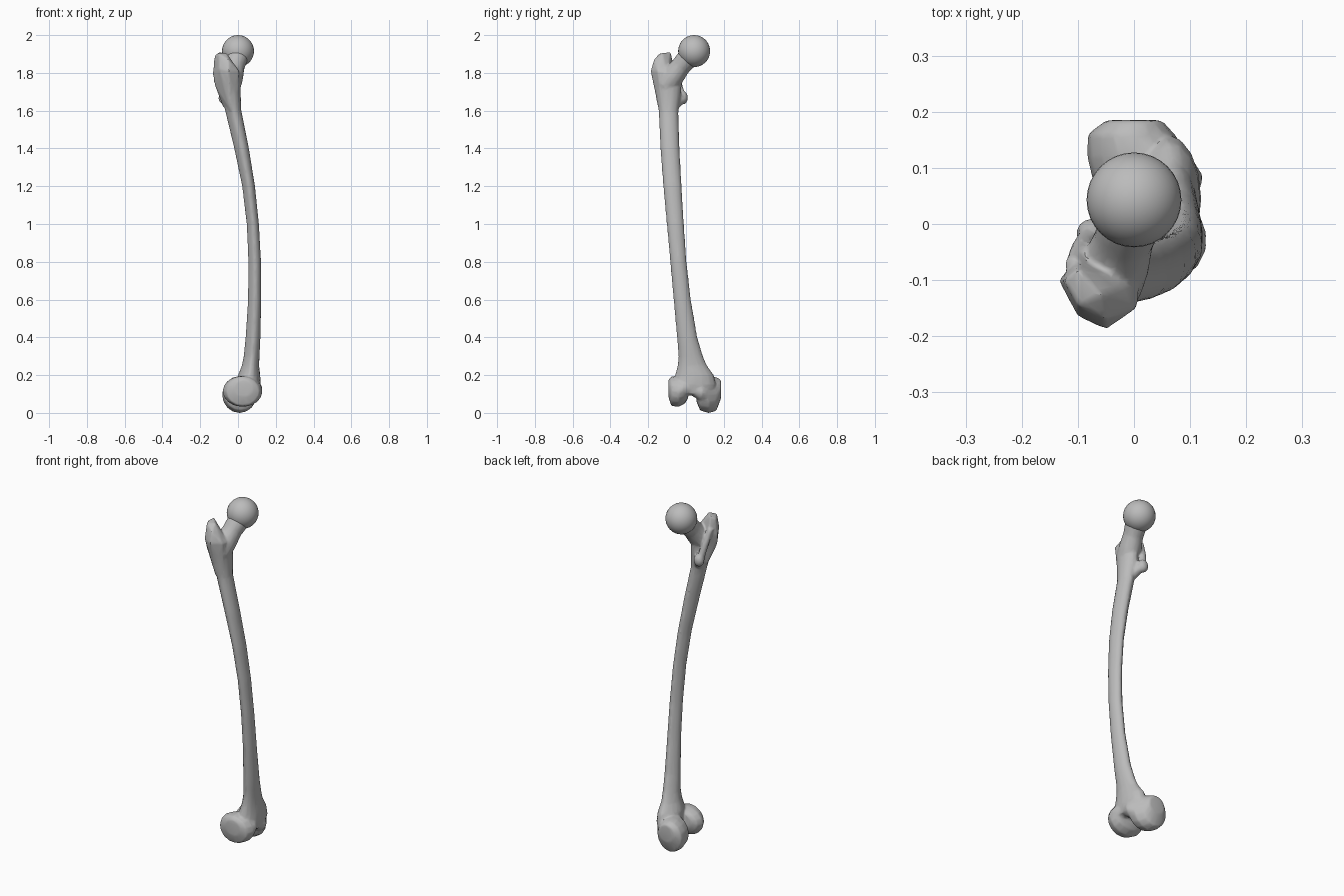
import bpy
import bmesh
from math import cos, sin, tau, radians
from mathutils import Vector, Matrix

cube = bpy.data.objects.get("Cube")
if cube:
    bpy.data.objects.remove(cube, do_unlink=True)

# One bone grey for everything
GREY = (0.5, 0.5, 0.5, 1.0)
bone = bpy.data.materials.new("bone grey")
bone.use_nodes = True
bone.diffuse_color = GREY
bone.node_tree.nodes["Principled BSDF"].inputs["Base Color"].default_value = GREY

SIDES = 16
ANGLES = [tau * i / SIDES for i in range(SIDES)]


def loft(bm, rings):
    """Closed skin over a list of equal-length point rings."""
    loops = [[bm.verts.new(p) for p in ring] for ring in rings]
    faces = [bm.faces.new(loops[0]), bm.faces.new(loops[-1])]
    for a, b in zip(loops, loops[1:]):
        for i in range(len(a)):
            j = (i + 1) % len(a)
            faces.append(bm.faces.new((a[i], a[j], b[j], b[i])))
    bmesh.ops.recalc_face_normals(bm, faces=faces)


def tube(bm, stops):
    """Round tube through (point, radius) stops."""
    axis = Vector(stops[-1][0]) - Vector(stops[0][0])
    turn = axis.to_track_quat('Z', 'Y')
    loft(bm, [[Vector(p) + turn @ Vector((r * cos(a), r * sin(a), 0)) for a in ANGLES]
              for p, r in stops])


def blob(bm, centre, radii):
    m = Matrix.Translation(centre) @ Matrix.Diagonal((*radii, 1))
    bmesh.ops.create_icosphere(bm, subdivisions=3, radius=1, matrix=m)


def hull(bm, points):
    verts = [bm.verts.new(p) for p in points]
    out = bmesh.ops.convex_hull(bm, input=verts)
    faces = [g for g in out["geom"] if isinstance(g, bmesh.types.BMFace)]
    bmesh.ops.recalc_face_normals(bm, faces=faces)


def shaft_ring(z, x0, x1, y0, y1):
    """Oval section drawn to a ridge along the rear (-x) side."""
    cx, cy, rx, ry = (x0 + x1) / 2, (y0 + y1) / 2, (x1 - x0) / 2, (y1 - y0) / 2
    return [(cx + rx * cos(a), cy + ry * sin(a) * (1 - 0.3 * max(0, -cos(a))), z)
            for a in ANGLES]


def condyle(bm, stops):
    """Rounded disc across y from (y, x, z, half length, half height) stops."""
    loft(bm, [[(x + rx * cos(a), y, z + rz * sin(a)) for a in ANGLES]
              for y, x, z, rx, rz in stops])


def finish(obj, angle):
    obj.data.materials.clear()
    obj.data.materials.append(bone)
    bpy.ops.object.select_all(action='DESELECT')
    obj.select_set(True)
    bpy.context.view_layer.objects.active = obj
    bpy.ops.object.shade_smooth_by_angle(angle=radians(angle))


def add_object(name, bm):
    mesh = bpy.data.meshes.new(name)
    bm.to_mesh(mesh)
    bm.free()
    obj = bpy.data.objects.new(name, mesh)
    bpy.context.collection.objects.link(obj)
    return obj


bm = bmesh.new()

# Bowed shaft, flaring at the lower end
loft(bm, [shaft_ring(*r) for r in (
    (0.1, -0.01, 0.11, -0.06, 0.15),
    (0.15, 0.0, 0.12, -0.07, 0.16),
    (0.2, 0.0, 0.118, -0.058, 0.148),
    (0.25, 0.02, 0.112, -0.045, 0.112),
    (0.3, 0.03, 0.114, -0.04, 0.09),
    (0.4, 0.04, 0.119, -0.048, 0.06),
    (0.6, 0.053, 0.123, -0.066, 0.026),
    (0.8, 0.055, 0.122, -0.084, 0.003),
    (1.0, 0.046, 0.111, -0.102, -0.011),
    (1.2, 0.022, 0.09, -0.121, -0.023),
    (1.4, -0.02, 0.058, -0.136, -0.034),
    (1.6, -0.068, 0.018, -0.145, -0.04),
    (1.7, -0.09, 0.014, -0.16, -0.025),
    (1.78, -0.09, 0.012, -0.165, -0.02))])

# Greater trochanter
hull(bm, [
    (-0.125, -0.1, 1.89), (-0.1, -0.08, 1.91), (-0.06, -0.125, 1.905), (-0.1, -0.145, 1.9),
    (-0.134, -0.1, 1.8), (-0.1, -0.06, 1.82), (0.005, -0.15, 1.81), (-0.05, -0.188, 1.81),
    (-0.1, -0.165, 1.82), (0.01, -0.1, 1.8), (-0.05, -0.17, 1.87), (-0.125, -0.11, 1.74),
    (-0.08, -0.08, 1.62), (0.0, -0.13, 1.62), (-0.04, -0.145, 1.6), (0.0, -0.07, 1.62)])

# Neck reaching up to the head
tube(bm, [((-0.04, -0.11, 1.73), 0.055), ((-0.032, -0.07, 1.78), 0.06),
          ((-0.018, -0.028, 1.835), 0.053), ((0.0, 0.025, 1.895), 0.06)])

# Lesser trochanter and the crest running down to it
blob(bm, (-0.073, -0.016, 1.668), (0.03, 0.026, 0.036))
tube(bm, [((-0.035, -0.07, 1.62), 0.03), ((-0.07, -0.02, 1.67), 0.024)])
tube(bm, [((-0.108, -0.075, 1.84), 0.016), ((-0.095, -0.045, 1.76), 0.018),
          ((-0.077, -0.02, 1.67), 0.02)])

# Lateral condyle
condyle(bm, [
    (-0.093, 0.03, 0.13, 0.05, 0.045),
    (-0.078, 0.025, 0.115, 0.088, 0.078),
    (-0.04, 0.024, 0.114, 0.107, 0.083),
    (-0.005, 0.026, 0.12, 0.095, 0.07),
    (0.012, 0.03, 0.13, 0.07, 0.05)])

# Medial condyle, lower and wider
condyle(bm, [
    (0.055, 0.02, 0.12, 0.06, 0.06),
    (0.075, 0.015, 0.1, 0.088, 0.088),
    (0.12, 0.008, 0.097, 0.092, 0.098),
    (0.16, -0.005, 0.1, 0.078, 0.09),
    (0.185, 0.0, 0.125, 0.05, 0.05)])

# Kneecap groove between the two rounded front lips
tube(bm, [((0.08, -0.05, 0.125), 0.042), ((0.085, -0.025, 0.125), 0.046),
          ((0.075, 0.03, 0.13), 0.036), ((0.078, 0.08, 0.11), 0.046),
          ((0.06, 0.11, 0.1), 0.045)])

# Merge the parts into one skin, then simplify it to broad facets
raw = add_object("thigh_bone_raw", bm)
remesh = raw.modifiers.new("merge", 'REMESH')
remesh.mode = 'VOXEL'
remesh.voxel_size = 0.006
soften = raw.modifiers.new("soften", 'SMOOTH')
soften.factor = 0.5
soften.iterations = 6
simplify = raw.modifiers.new("simplify", 'DECIMATE')
simplify.ratio = 0.12
graph = bpy.context.evaluated_depsgraph_get()
merged = bpy.data.meshes.new_from_object(raw.evaluated_get(graph))
merged.name = "thigh_bone"
bpy.data.objects.remove(raw, do_unlink=True)
thigh_bone = bpy.data.objects.new("thigh_bone", merged)
bpy.context.collection.objects.link(thigh_bone)
finish(thigh_bone, 35)

# Ball head of the joint
bm = bmesh.new()
bmesh.ops.create_uvsphere(bm, u_segments=32, v_segments=18, radius=0.0845,
                          matrix=Matrix.Translation((0.0, 0.043, 1.9155)))
finish(add_object("ball_head", bm), 40)
